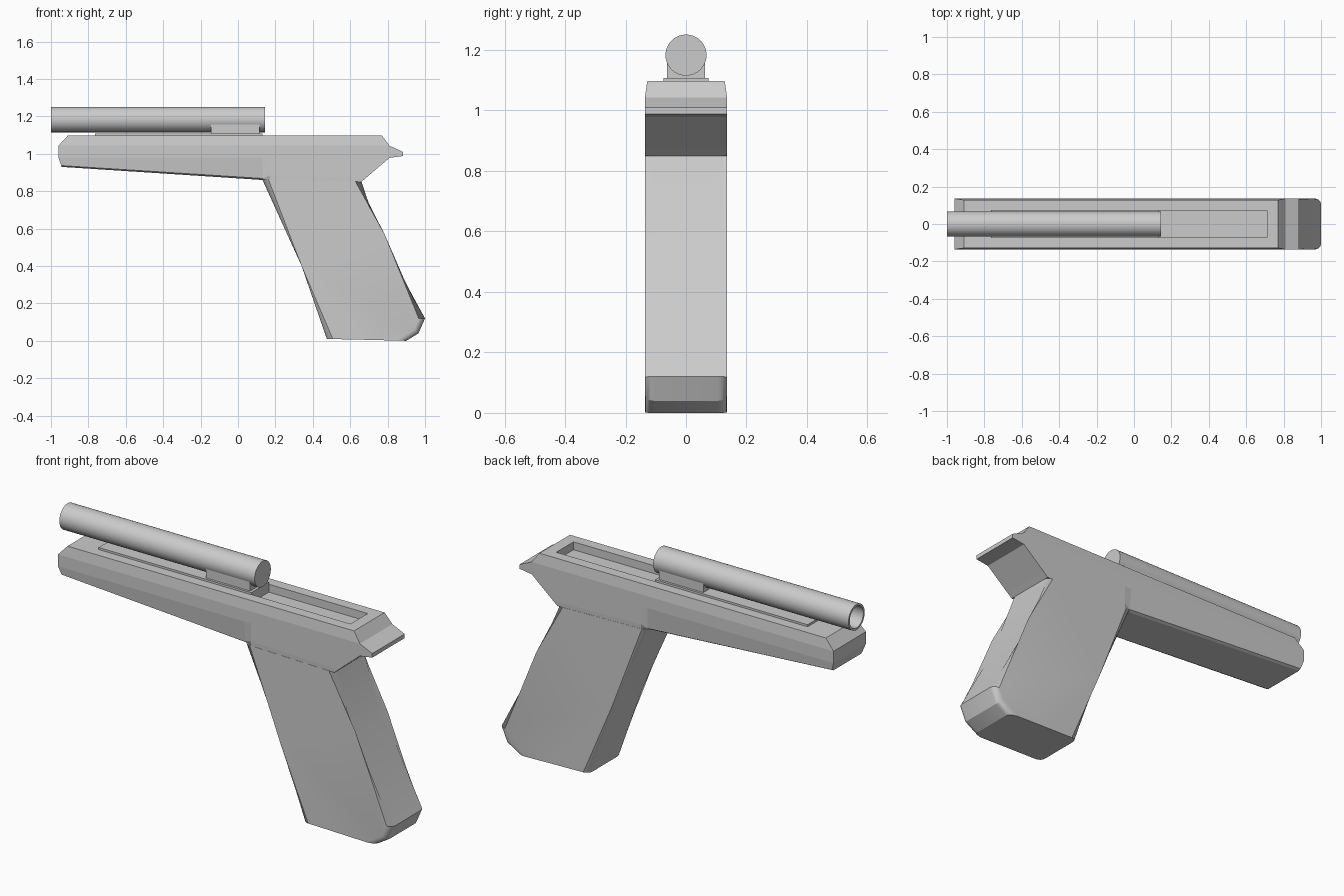
import bpy, bmesh, math
from mathutils import Matrix, Vector

if "Cube" in bpy.data.objects:
    bpy.data.objects.remove(bpy.data.objects["Cube"])


def finish(name, bm, smooth=None):
    bmesh.ops.recalc_face_normals(bm, faces=bm.faces)
    me = bpy.data.meshes.new(name)
    bm.to_mesh(me)
    bm.free()
    ob = bpy.data.objects.new(name, me)
    bpy.context.collection.objects.link(ob)
    if smooth:
        bpy.ops.object.select_all(action='DESELECT')
        ob.select_set(True)
        bpy.context.view_layer.objects.active = ob
        bpy.ops.object.shade_smooth_by_angle(angle=math.radians(smooth))
    return ob


def box(name, x0, x1, half, z0, z1):
    bm = bmesh.new()
    bmesh.ops.create_cube(bm, size=1)
    for v in bm.verts:
        v.co = Vector(((x0 + x1) / 2 + v.co.x * (x1 - x0), v.co.y * 2 * half,
                       (z0 + z1) / 2 + v.co.z * (z1 - z0)))
    return finish(name, bm)


def prism(bm, pts, half):
    """Side profile (x, z) extruded across y; returns the two vertex rings."""
    rings = [[bm.verts.new((x, y, z)) for x, z in pts] for y in (-half, half)]
    for r in rings:
        bm.faces.new(r)
    n = len(pts)
    for i in range(n):
        j = (i + 1) % n
        bm.faces.new((rings[0][i], rings[0][j], rings[1][j], rings[1][i]))
    return rings


W = 0.136

# Main body: loft of stations, each with bottom / mid / shoulder / top (x, half width, z)
stations = [
    [(-0.945, 0.115, 0.93), (-0.945, 0.128, 0.937), (-0.96, W, 0.98), (-0.96, W, 1.043), (-0.91, 0.128, 1.097)],
    [(0.13, 0.115, 0.86), (0.135, 0.128, 0.868), (0.13, W, 0.98), (0.13, W, 1.043), (0.13, 0.128, 1.097)],
    [(0.17, W - 0.001, 0.86), (0.17, W, 0.885), (0.17, W, 0.98), (0.17, W, 1.043), (0.17, 0.128, 1.097)],
    [(0.66, W - 0.001, 0.85), (0.685, W, 0.872), (0.81, W, 0.978), (0.81, W, 1.043), (0.77, 0.128, 1.097)],
]
bm = bmesh.new()
loops = []
for st in stations:
    loops.append([bm.verts.new((x, -w, z)) for x, w, z in st] +
                 [bm.verts.new((x, w, z)) for x, w, z in reversed(st)])
for a, b in zip(loops, loops[1:]):
    for i in range(len(a)):
        j = (i + 1) % len(a)
        bm.faces.new((a[i], a[j], b[j], b[i]))
for ring in (loops[0], loops[-1]):
    n = len(ring)
    for i in range(n // 2 - 1):
        bm.faces.new((ring[i], ring[i + 1], ring[n - 2 - i], ring[n - 1 - i]))
body = finish("body", bm)

# Open slot in the top, behind the rail
cutter = box("slot_cutter", 0.13, 0.71, 0.072, 1.055, 1.2)
cutter.hide_render = True
cutter.hide_viewport = True
cut = body.modifiers.new("slot", 'BOOLEAN')
cut.operation = 'DIFFERENCE'
cut.solver = 'EXACT'
cut.object = cutter

# Rear tail wedge
bm = bmesh.new()
prism(bm, [(0.81, 0.978), (0.882, 0.988), (0.882, 1.01), (0.81, 1.043)], W)
finish("rear_tail", bm)

# Grip: bent profile with rounded front and back edges
profile = [(0.13, 0.862), (0.34, 0.40), (0.475, 0.01), (0.66, 0.006), (0.90, 0.0),
           (0.965, 0.04), (1.0, 0.12), (0.755, 0.56), (0.66, 0.85)]
bm = bmesh.new()
rings = prism(bm, profile, W)
edges = [bm.edges.get((r[i], r[i + 1])) for r in rings for i in (0, 1, 4, 5, 6, 7)]
bmesh.ops.bevel(bm, geom=edges, offset=0.03, segments=4, profile=0.5, affect='EDGES')
finish("grip", bm, 25)

# Raised rail on top and the block carrying the tube
box("top_rail", -0.765, 0.13, 0.074, 1.06, 1.108)
box("tube_mount", -0.145, 0.115, 0.062, 1.10, 1.16)

# Tube: closed at the rear, hollow at the muzzle
bm = bmesh.new()
SEG, ZC = 32, 1.183
rings = []
for x, r in ((0.145, 0.068), (-1.0, 0.068), (-1.0, 0.057), (0.10, 0.057)):
    rings.append([bm.verts.new((x, r * math.cos(k * math.tau / SEG), ZC + r * math.sin(k * math.tau / SEG)))
                  for k in range(SEG)])
for a, b in zip(rings, rings[1:]):
    for i in range(SEG):
        j = (i + 1) % SEG
        bm.faces.new((a[i], a[j], b[j], b[i]))
bm.faces.new(rings[0])
bm.faces.new(rings[-1])
finish("tube", bm, 30)
